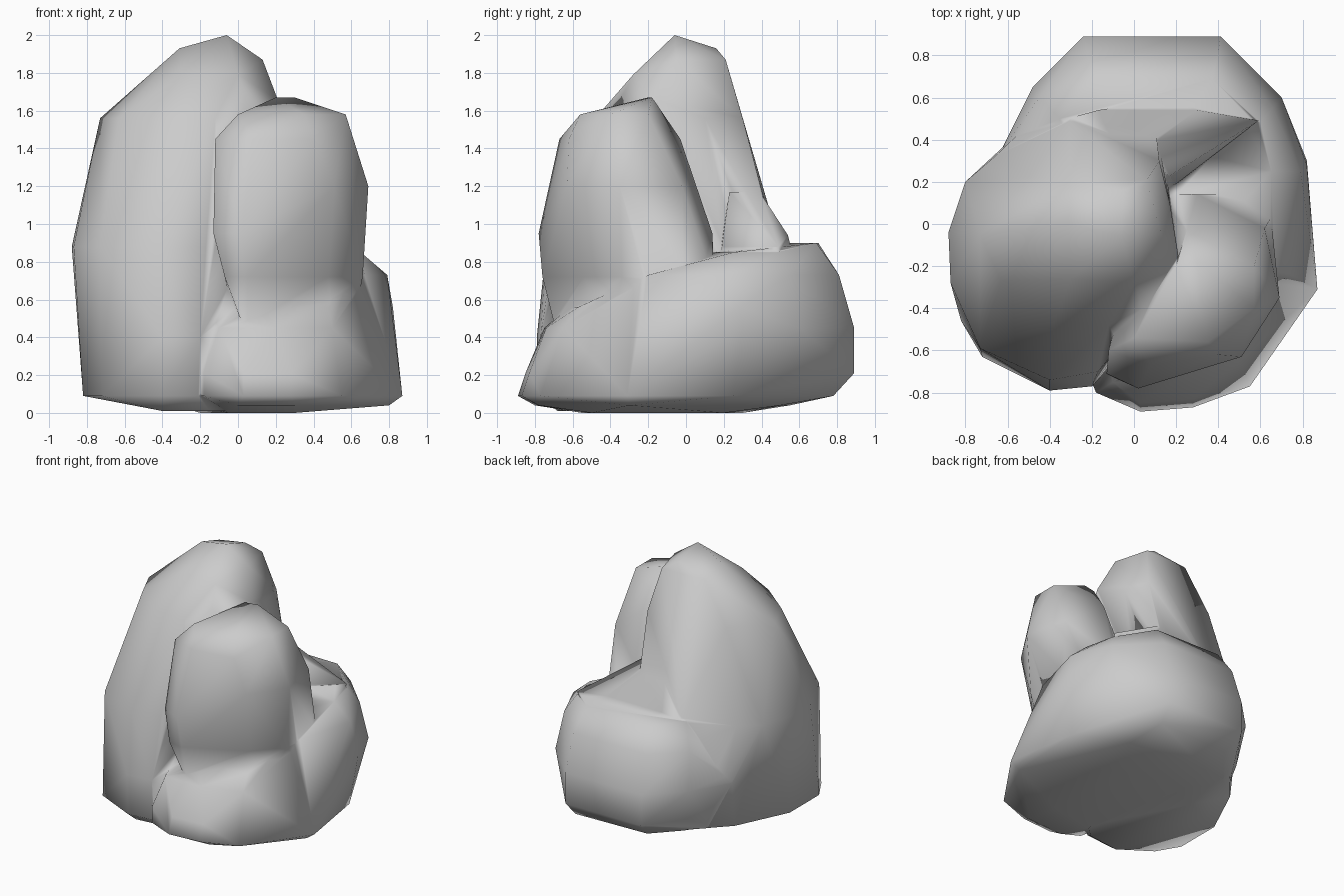
import bpy, bmesh


def boulder(name, levels):
    """Wrap a faceted, smooth-shaded stone around stacked cross-sections."""
    bm = bmesh.new()
    for z, ring in levels:
        for x, y in ring:
            bm.verts.new((x, y, z))
    bmesh.ops.convex_hull(bm, input=bm.verts[:])
    loose = [v for v in bm.verts if not v.link_faces]
    bmesh.ops.delete(bm, geom=loose, context='VERTS')
    bmesh.ops.recalc_face_normals(bm, faces=bm.faces[:])
    for f in bm.faces:
        f.smooth = True
    me = bpy.data.meshes.new(name)
    bm.to_mesh(me)
    bm.free()
    ob = bpy.data.objects.new(name, me)
    bpy.context.collection.objects.link(ob)
    return ob


# Tall stone on the left
tall = boulder("rock_cluster", [
    (0.01, [(-0.4, -0.68), (-0.15, -0.65), (0.25, -0.3), (0.1, 0.3), (-0.4, 0.15)]),
    (0.09, [(-0.82, -0.1), (-0.82, -0.46), (-0.72, -0.63), (-0.4, -0.78),
            (-0.21, -0.76), (0.05, -0.4), (-0.63, 0.3), (-0.4, 0.57)]),
    (0.40, [(-0.4, -0.79), (-0.2, -0.77)]),
    (0.88, [(-0.88, -0.04), (-0.87, -0.28), (-0.73, -0.59), (-0.4, -0.74),
            (-0.17, -0.7), (0.15, -0.3), (0.16, 0.2), (0.1, 0.48), (-0.3, 0.5),
            (-0.66, 0.32), (-0.8, 0.2)]),
    (1.56, [(-0.73, -0.05), (-0.63, -0.27), (-0.38, -0.47), (-0.12, -0.48),
            (0.1, -0.37), (0.2, -0.22), (0.17, 0.1), (0.12, 0.3), (-0.5, 0.22)]),
    (1.66, [(0.21, -0.15)]),
    (1.79, [(-0.3, -0.26), (0.0, -0.28)]),
    (1.87, [(0.13, -0.05), (0.06, 0.21), (-0.3, 0.2)]),
    (1.93, [(-0.31, 0.0), (-0.05, 0.16)]),
    (2.00, [(-0.06, -0.06)]),
])

# Middle stone leaning on the front right
middle = boulder("middle_stone", [
    (0.40, [(0.05, -0.68), (0.5, -0.4), (0.6, 0.0), (0.0, 0.0)]),
    (0.72, [(-0.07, -0.74), (0.05, -0.76), (0.48, -0.54), (0.66, -0.34),
            (0.65, 0.03), (0.5, 0.14), (0.1, 0.15)]),
    (0.95, [(-0.13, -0.71), (0.02, -0.78), (0.3, 0.14)]),
    (1.20, [(0.69, -0.35), (0.51, -0.63), (0.62, -0.02)]),
    (1.45, [(-0.12, -0.6), (0.08, -0.67), (0.4, -0.62), (0.25, -0.03)]),
    (1.58, [(0.0, -0.54), (0.35, -0.56), (0.57, -0.4), (0.57, -0.2)]),
    (1.67, [(0.3, -0.18), (0.2, -0.2)]),
])

# Broad low stone wrapping around the right and back
base = boulder("base_stone", [
    (0.00, [(-0.05, -0.55), (0.3, -0.5), (0.3, 0.2), (-0.2, 0.3)]),
    (0.04, [(0.0, -0.8), (0.3, -0.78), (0.8, -0.3), (0.45, 0.5), (-0.2, 0.55)]),
    (0.09, [(-0.18, -0.8), (0.03, -0.89), (0.28, -0.87), (0.55, -0.77),
            (0.87, -0.31), (0.78, 0.25), (0.4, 0.78), (-0.2, 0.76), (-0.5, 0.45)]),
    (0.21, [(-0.18, -0.8), (0.03, -0.85), (0.28, -0.83),
            (0.41, 0.89), (-0.24, 0.89), (-0.52, 0.5)]),
    (0.45, [(-0.1, -0.75), (0.2, -0.74), (0.5, -0.65), (0.82, 0.0), (0.82, 0.3),
            (0.7, 0.6), (0.41, 0.89), (-0.24, 0.89), (-0.48, 0.65), (-0.64, 0.33)]),
    (0.56, [(0.1, -0.62), (0.48, -0.57), (0.82, 0.28)]),
    (0.73, [(0.67, -0.2), (0.79, 0.25), (0.66, 0.55), (0.4, 0.81),
            (-0.22, 0.81), (-0.45, 0.6)]),
    (0.85, [(0.65, 0.25), (0.6, 0.48), (0.2, 0.15)]),
    (0.90, [(0.37, 0.69), (-0.18, 0.7), (-0.35, 0.5)]),
])

# Low sloping web joining the tall stone to the base
web = boulder("saddle", [
    (0.70, [(0.1, 0.15), (0.55, 0.46), (0.2, 0.6), (-0.3, 0.45)]),
    (0.88, [(0.2, 0.19), (0.59, 0.49), (-0.35, 0.49)]),
    (0.94, [(0.3, 0.54), (-0.17, 0.54)]),
    (1.02, [(0.2, 0.45), (-0.15, 0.47)]),
    (1.17, [(0.17, 0.23), (0.1, 0.39), (-0.1, 0.39)]),
])

# Fuse everything into one continuous skin with blended shading
bpy.context.view_layer.objects.active = tall
for part in (base, web, middle):
    mod = tall.modifiers.new("fuse", 'BOOLEAN')
    mod.operation = 'UNION'
    mod.solver = 'EXACT'
    mod.object = part
    bpy.ops.object.modifier_apply(modifier=mod.name)
    bpy.data.objects.remove(part)
bm = bmesh.new()
bm.from_mesh(tall.data)
bmesh.ops.remove_doubles(bm, verts=bm.verts[:], dist=0.015)
for f in bm.faces:
    f.smooth = True
bm.to_mesh(tall.data)
bm.free()
